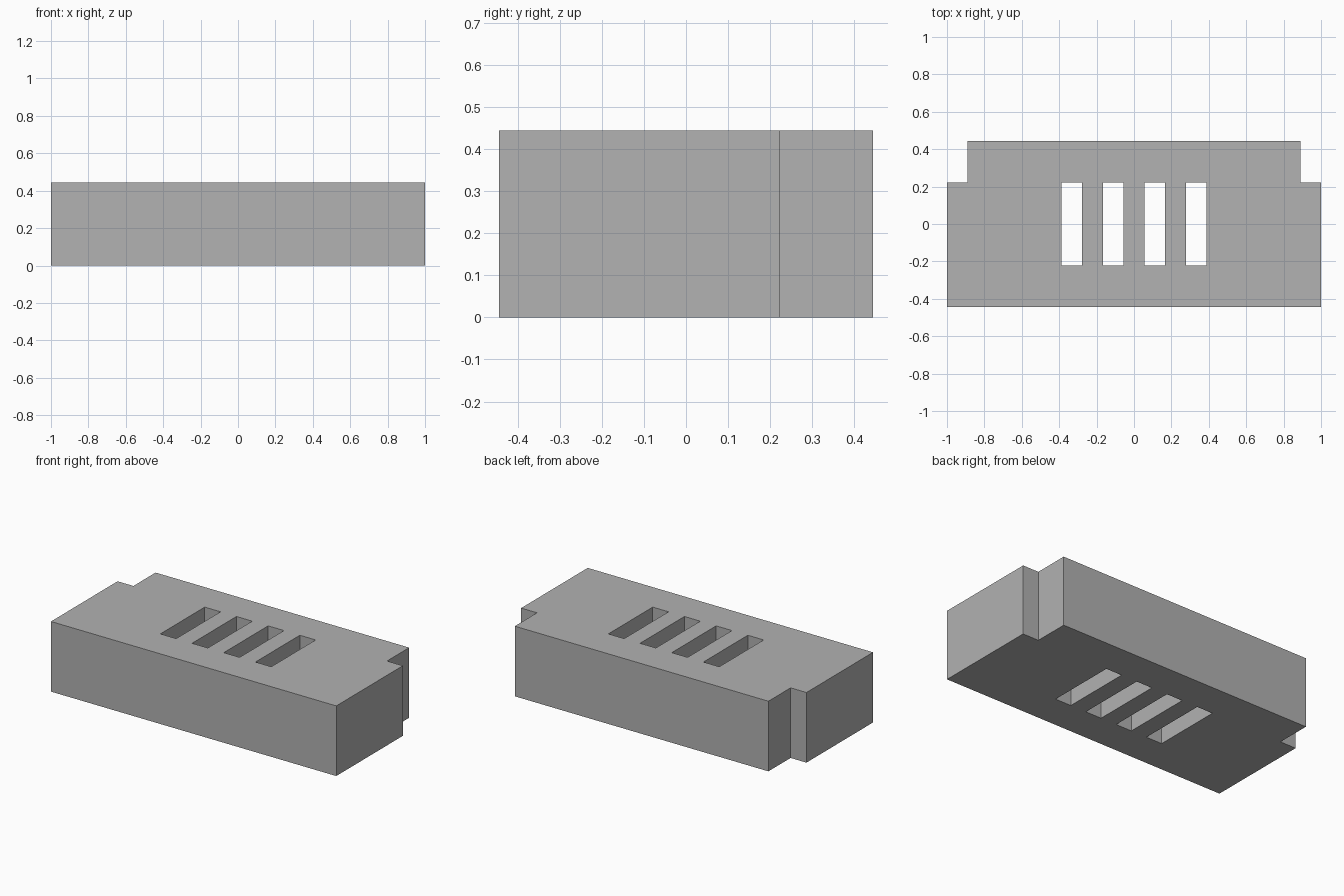
import bpy
import bmesh

cube = bpy.data.objects.get("Cube")
if cube:
    bpy.data.objects.remove(cube, do_unlink=True)

U = 1 / 9          # module: the block is 18 x 8 x 4 modules
HEIGHT = 4 * U

grey = bpy.data.materials.new("plain grey")
grey.use_nodes = True
colour = (0.445, 0.445, 0.445, 1)
grey.diffuse_color = colour
grey.node_tree.nodes["Principled BSDF"].inputs["Base Color"].default_value = colour


def prism(name, outline, bottom, top):
    """Extrude a counter-clockwise outline, given in modules, from bottom to top."""
    bm = bmesh.new()
    base = bm.faces.new([bm.verts.new((x * U, y * U, bottom)) for x, y in outline])
    extruded = bmesh.ops.extrude_face_region(bm, geom=[base], use_keep_orig=True)
    verts = [v for v in extruded["geom"] if isinstance(v, bmesh.types.BMVert)]
    bmesh.ops.translate(bm, vec=(0, 0, top - bottom), verts=verts)
    bmesh.ops.recalc_face_normals(bm, faces=bm.faces)
    mesh = bpy.data.meshes.new(name)
    bm.to_mesh(mesh)
    bm.free()
    mesh.materials.append(grey)
    obj = bpy.data.objects.new(name, mesh)
    bpy.context.collection.objects.link(obj)
    return obj


# Block with stepped rear corners: right half of the outline, mirrored
half = [(9, -4), (9, 2), (8, 2), (8, 4)]
block = prism("slotted_block", half + [(-x, y) for x, y in reversed(half)], 0, HEIGHT)

# Four slots cut right through
for i in range(4):
    x = 2 * i - 3
    slot = prism("slot_cutter", [(x - 0.5, -2), (x + 0.5, -2), (x + 0.5, 2), (x - 0.5, 2)],
                 -U, HEIGHT + U)
    slot.hide_render = True
    cut = block.modifiers.new("slot", 'BOOLEAN')
    cut.operation = 'DIFFERENCE'
    cut.solver = 'EXACT'
    cut.object = slot
    bpy.context.view_layer.objects.active = block
    bpy.ops.object.modifier_apply(modifier=cut.name)
    bpy.data.objects.remove(slot, do_unlink=True)
